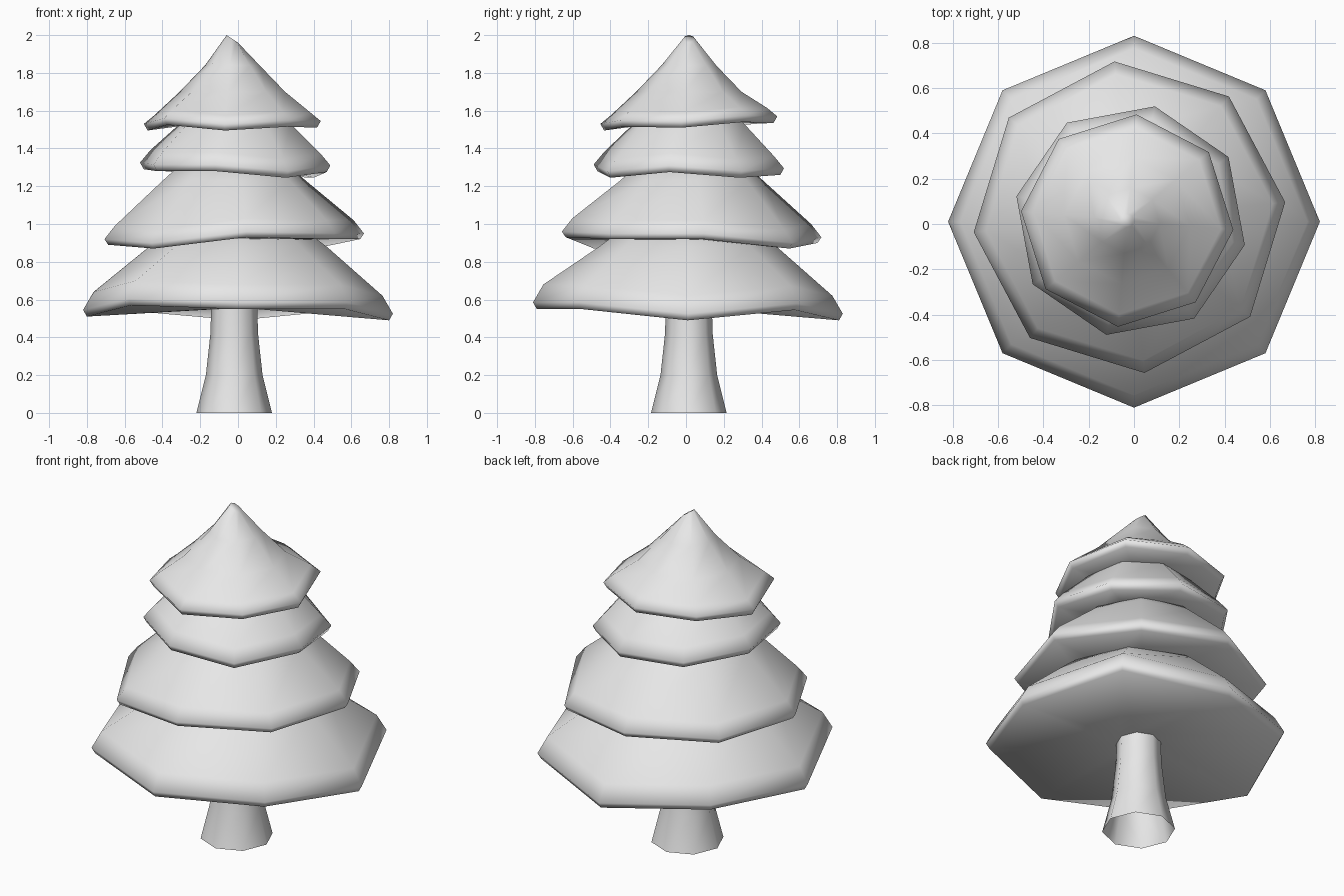
import bpy, bmesh
from math import sin, cos, tau, radians

if "Cube" in bpy.data.objects:
    bpy.data.objects.remove(bpy.data.objects["Cube"])

SIDES = 8
grey = bpy.data.materials.new("pale_grey")
grey.use_nodes = True
grey.diffuse_color = (0.8, 0.8, 0.8, 1)
grey.node_tree.nodes["Principled BSDF"].inputs["Base Color"].default_value = (0.8, 0.8, 0.8, 1)


def lathe(name, centre, turn, rings, cap_start, cap_end, tilt=0):
    """Loft octagonal rings; each ring is (radius, list of corner heights)."""
    bm = bmesh.new()
    loops = []
    for radius, heights in rings:
        loop = []
        for i, z in enumerate(heights):
            a = radians(turn) + tau * i / SIDES
            loop.append(bm.verts.new((centre[0] + radius * cos(a), centre[1] + radius * sin(a), z)))
        loops.append(loop)
    for low, high in zip(loops, loops[1:]):
        for i in range(SIDES):
            j = (i + 1) % SIDES
            bm.faces.new((low[i], low[j], high[j], high[i]))
    if cap_start:
        bm.faces.new(loops[0][::-1])
    if cap_end:
        bm.faces.new(loops[-1])
    # Lean the last ring sideways
    for v in loops[-1]:
        v.co.z -= tilt * (v.co.x - centre[0])
    mesh = bpy.data.meshes.new(name)
    bm.to_mesh(mesh)
    bm.free()
    mesh.materials.append(grey)
    for p in mesh.polygons:
        p.use_smooth = True
    obj = bpy.data.objects.new(name, mesh)
    bpy.context.collection.objects.link(obj)


def tier(name, centre, turn, radius, rim, lip, shoulder, inner, cone, tilt=0):
    """Drooping branch layer: underside, wavy lip, rounded shoulder, cone."""
    mean = sum(rim) / SIDES
    rings = [
        (inner, [mean + 0.02] * SIDES),
        (radius - 0.02, rim),
        (radius, [z + lip for z in rim]),
        (radius - 0.055, [z + shoulder for z in rim]),
    ]
    rings += [(r, [z] * SIDES) for r, z in cone]
    lathe(name, centre, turn, rings, True, True, tilt)


# Flared trunk, open at the foot
trunk = [(0.2, 0), (0.15, 0.2), (0.126, 0.42), (0.122, 0.57)]
lathe("trunk", (-0.02, 0.015), 0, [(r, [z] * SIDES) for r, z in trunk], False, False)

# Four branch layers, bottom to top
tier("bottom_branches", (0, 0.01), 0, 0.82,
     [0.49, 0.545, 0.49, 0.54, 0.51, 0.57, 0.55, 0.55],
     0.035, 0.13, 0.12, [(0.47, 0.88), (0.31, 1.0)])
tier("lower_middle_branches", (-0.02, 0.03), 5.5, 0.69,
     [0.92, 0.87, 0.9, 0.89, 0.89, 0.87, 0.93, 0.92],
     0.03, 0.1, 0.3, [(0.38, 1.23), (0.28, 1.32)])
tier("upper_middle_branches", (-0.015, 0.015), -12, 0.515,
     [1.275, 1.245, 1.26, 1.27, 1.29, 1.28, 1.28, 1.245],
     0.035, 0.1, 0.24, [(0.3, 1.53), (0.24, 1.58)])
tier("crown_branches", (-0.03, 0.015), -5, 0.47,
     [1.51, 1.54, 1.535, 1.53, 1.495, 1.525, 1.495, 1.515],
     0.035, 0.08, 0.2, [(0.28, 1.7), (0.145, 1.84), (0.03, 1.98)], 0.67)
